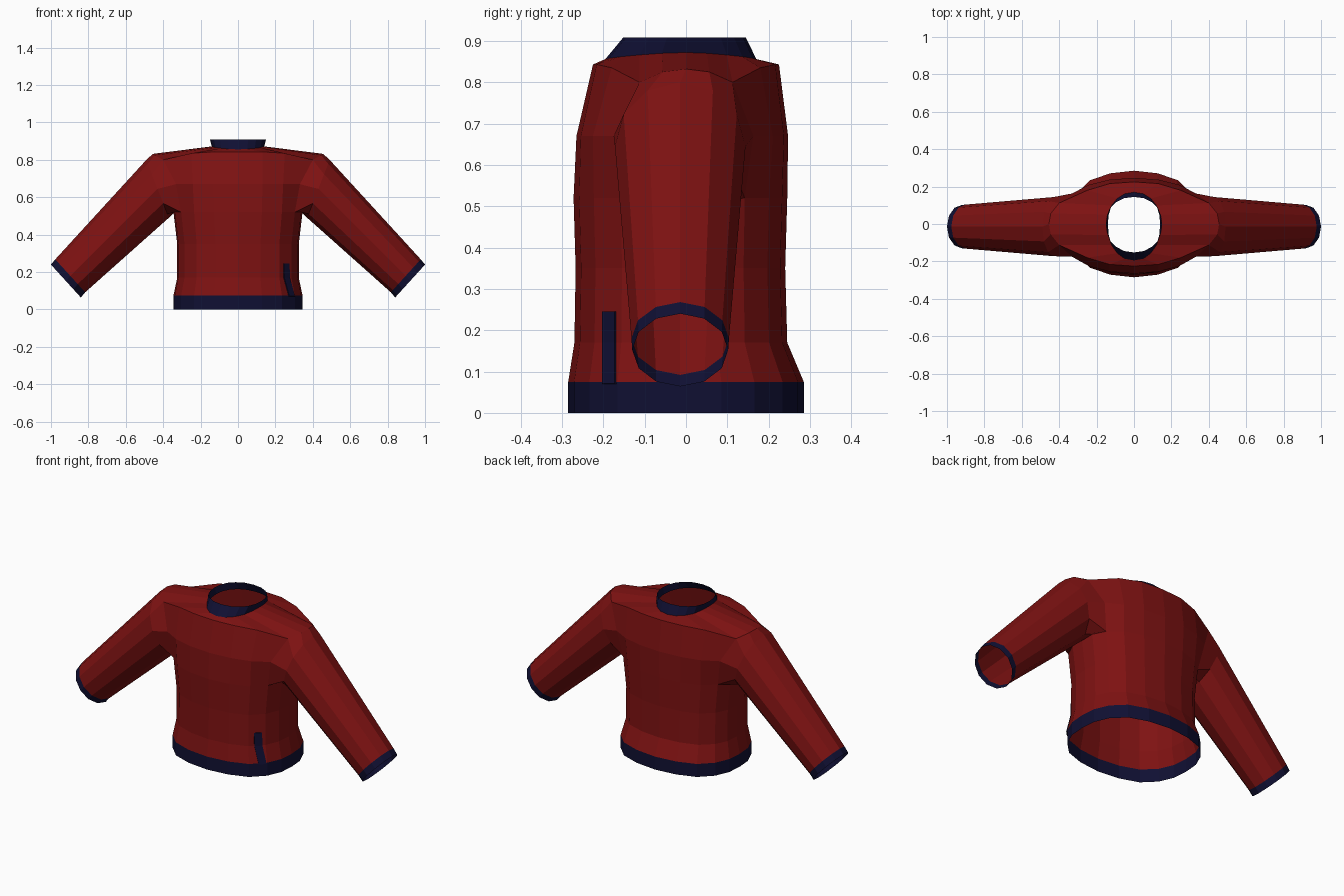
import bpy, bmesh, math
from mathutils import Vector

if "Cube" in bpy.data.objects:
    bpy.data.objects.remove(bpy.data.objects["Cube"])


def material(name, rgb):
    m = bpy.data.materials.new(name)
    m.use_nodes = True
    m.diffuse_color = (*rgb, 1)
    bsdf = m.node_tree.nodes["Principled BSDF"]
    bsdf.inputs["Base Color"].default_value = (*rgb, 1)
    bsdf.inputs["Roughness"].default_value = 0.9
    return m


red = material("dark red knit", (0.21, 0.006, 0.006))
navy = material("navy trim", (0.005, 0.005, 0.033))


def finish(name, bm, mat):
    loose = [v for v in bm.verts if not v.link_faces]
    bmesh.ops.delete(bm, geom=loose, context="VERTS")
    bmesh.ops.recalc_face_normals(bm, faces=bm.faces[:])
    mesh = bpy.data.meshes.new(name)
    bm.to_mesh(mesh)
    bm.free()
    mesh.materials.append(mat)
    ob = bpy.data.objects.new(name, mesh)
    bpy.context.collection.objects.link(ob)
    return ob


def add_ring(bm, points):
    return [bm.verts.new(p) for p in points]


def bridge(bm, a, b, skip=()):
    n = len(a)
    for i in range(n):
        if i not in skip:
            j = (i + 1) % n
            bm.faces.new((a[i], a[j], b[j], b[i]))


def band(name, lower, upper):
    bm = bmesh.new()
    bridge(bm, add_ring(bm, lower), add_ring(bm, upper))
    return finish(name, bm, navy)


def full_ring(quarter, front, back):
    """Mirror a six-point quarter section, side to centre, into 20 points."""
    points = []
    for i in range(20):
        k = i % 10
        x, y, z = quarter[k if k <= 5 else 10 - k]
        sx = 1 if i < 5 or i > 15 else -1
        points.append(Vector((x * sx, y * back if i <= 10 else -y * front, z)))
    return points


def section(z, width, front, back, shape):
    return full_ring([(x * width, y, z) for x, y in shape], front, back)


# Torso sections from hem to neck
oval = [(1, 0), (.98, .3), (.88, .58), (.68, .82), (.37, .95), (0, 1)]
chest = [(1, 0), (1, .3), (.96, .66), (.7, .85), (.38, .96), (0, 1)]
yoke = [(.455, 0, .832), (.445, .25, .825), (.40, .5, .80),
        (.25, .8, .835), (.13, .96, .843), (0, 1, .843)]
neck = [(.14, 0, .872), (.135, .3, .87), (.12, .58, .866),
        (.09, .8, .862), (.05, .95, .858), (0, 1, .856)]
hem_bottom = section(0, .345, .285, .285, oval)
hem_top = section(.075, .345, .285, .285, oval)
neck_ring = full_ring(neck, .195, .17)
rows = [hem_top,
        section(.17, .325, .27, .245, oval),
        section(.35, .325, .267, .24, oval),
        section(.52, .345, .272, .245, oval),
        section(.67, .345, .265, .247, chest),
        full_ring(yoke, .225, .225),
        neck_ring]


def sleeve_ring(side, x, z, up_x, up_z, ry):
    """Twelve-sided sleeve section, starting at the front of the shoulder."""
    points = []
    for j in range(12):
        a = (j - 2) * math.pi / 6
        c = math.cos(a)
        points.append((side * (x + c * up_x), -.014 + ry * math.sin(a), z + c * up_z))
    return points


# Torso with armholes, and sleeves joined to them
bm = bmesh.new()
grid = [add_ring(bm, r) for r in rows]
armholes = {18, 19, 0, 1, 8, 9, 10, 11}
for r in range(len(grid) - 1):
    bridge(bm, grid[r], grid[r + 1], armholes if r in (3, 4) else ())

cuff_start = (.897, .18, .08, .088, .118)
cuff_end = (.92, .152, .08, .088, .116)
for side in (1, -1):
    cols = [c % 20 if side > 0 else 10 - c for c in range(-2, 3)]
    loop = [grid[5][c] for c in cols] + [grid[4][cols[-1]]]
    loop += [grid[3][c] for c in reversed(cols)] + [grid[4][cols[0]]]
    upper = add_ring(bm, sleeve_ring(side, .43, .645, .06, .155, .158))
    wrist = add_ring(bm, sleeve_ring(side, *cuff_start))
    bridge(bm, loop, upper)
    bridge(bm, upper, wrist)
finish("jumper_body", bm, red)

# Navy trims
band("hem_band", hem_bottom, hem_top)
for side, label in ((1, "left"), (-1, "right")):
    band(label + "_cuff", sleeve_ring(side, *cuff_start), sleeve_ring(side, *cuff_end))
collar_top = full_ring([(x * 1.07, y, .908) for x, y, z in neck], .152, .145)
band("collar", neck_ring, collar_top)

# Slanted stripe above the hem on the left front
bm = bmesh.new()
strip = [[bm.verts.new((x, -.2, z)), bm.verts.new((x + .03, -.17, z))]
         for x, z in ((.272, .07), (.245, .17), (.243, .245))]
for a, b in zip(strip, strip[1:]):
    bm.faces.new((a[0], a[1], b[1], b[0]))
stripe = finish("side_stripe", bm, navy)
solid = stripe.modifiers.new("thickness", "SOLIDIFY")
solid.thickness = .008
solid.offset = 0
